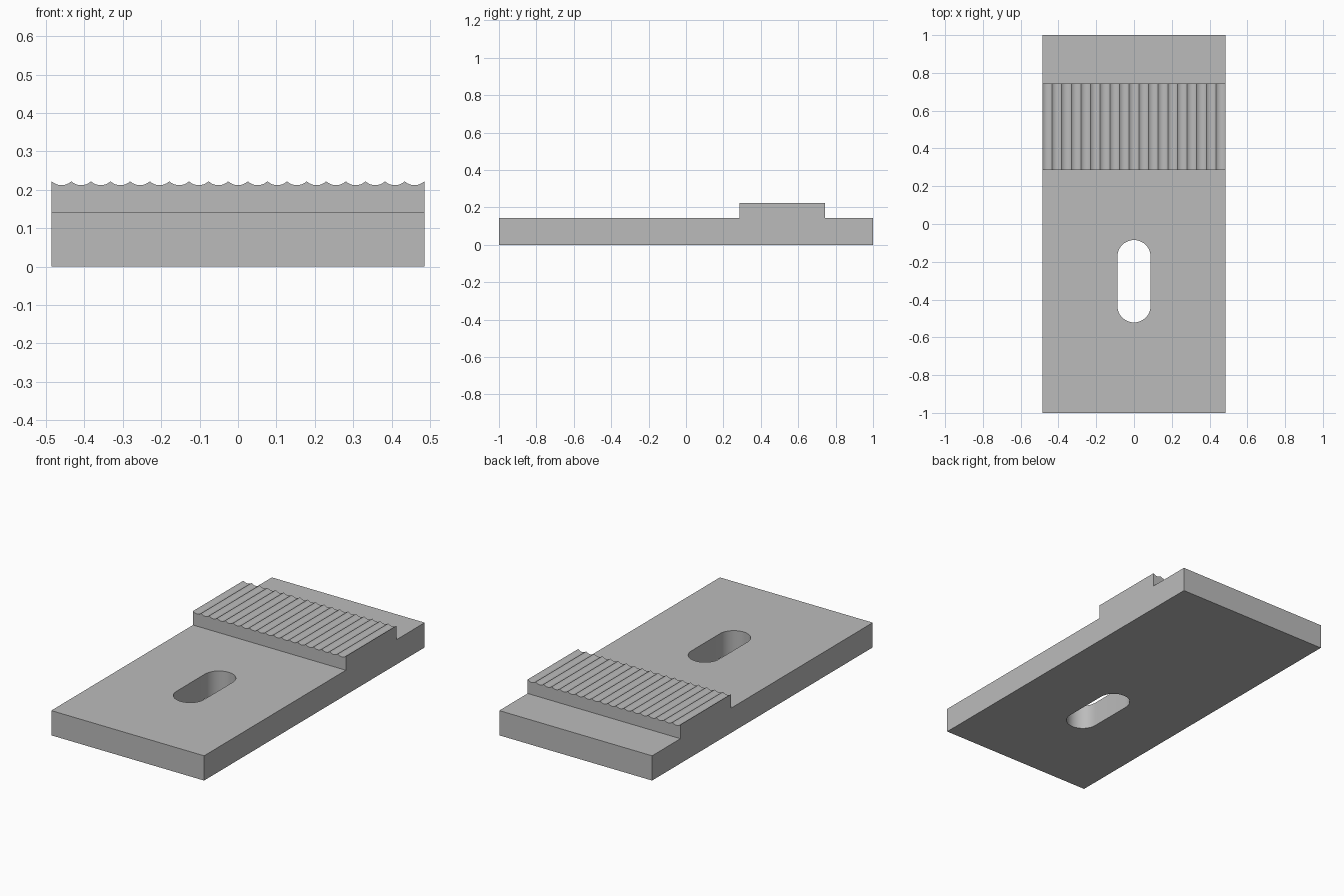
import bpy, bmesh
from math import sin, cos, pi, radians
from mathutils import Vector

cube = bpy.data.objects.get("Cube")
if cube:
    bpy.data.objects.remove(cube, do_unlink=True)

HALF_W = 0.485
PLATE_TOP = 0.142

grey = bpy.data.materials.new("plain grey")
grey.use_nodes = True
colour = (0.5, 0.5, 0.5, 1)
grey.diffuse_color = colour
grey.node_tree.nodes["Principled BSDF"].inputs["Base Color"].default_value = colour


def prism(name, loops, offset):
    """Fill closed loops (later ones become holes) and extrude by offset."""
    bm = bmesh.new()
    for loop in loops:
        verts = [bm.verts.new(p) for p in loop]
        for a, b in zip(verts, verts[1:] + verts[:1]):
            bm.edges.new((a, b))
    bmesh.ops.triangle_fill(bm, edges=bm.edges[:], use_beauty=True)
    result = bmesh.ops.extrude_face_region(bm, geom=bm.faces[:], use_keep_orig=True)
    moved = [g for g in result["geom"] if isinstance(g, bmesh.types.BMVert)]
    bmesh.ops.translate(bm, verts=moved, vec=Vector(offset))
    bmesh.ops.recalc_face_normals(bm, faces=bm.faces[:])
    mesh = bpy.data.meshes.new(name)
    bm.to_mesh(mesh)
    bm.free()
    mesh.materials.append(grey)
    obj = bpy.data.objects.new(name, mesh)
    bpy.context.collection.objects.link(obj)
    bpy.ops.object.select_all(action="DESELECT")
    obj.select_set(True)
    bpy.context.view_layer.objects.active = obj
    bpy.ops.object.shade_smooth_by_angle(angle=radians(25))
    return obj


# Base plate with a rounded slot
outline = [(-HALF_W, -1, 0), (HALF_W, -1, 0), (HALF_W, 1, 0), (-HALF_W, 1, 0)]
radius, steps = 0.088, 24
slot = []
for centre_y, start in ((-0.173, 0), (-0.433, pi)):
    for i in range(steps + 1):
        a = start + pi * i / steps
        slot.append((radius * cos(a), centre_y + radius * sin(a), 0))
prism("base_plate", [outline, slot], (0, 0, PLATE_TOP))

# Raised grip pad with a row of shallow scooped grooves
grooves, arc_steps = 19, 8
peak, depth = 0.222, 0.010
front_y, back_y = 0.285, 0.743
pitch = 2 * HALF_W / grooves
sagitta_radius = (pitch ** 2 / 4 + depth ** 2) / (2 * depth)
profile = [(HALF_W, front_y, PLATE_TOP), (-HALF_W, front_y, PLATE_TOP)]
for i in range(grooves * arc_steps + 1):
    u = (i % arc_steps / arc_steps - 0.5) * pitch
    dip = (sagitta_radius ** 2 - u ** 2) ** 0.5 - (sagitta_radius - depth)
    profile.append((-HALF_W + pitch * i / arc_steps, front_y, peak - dip))
prism("grooved_grip_pad", [profile], (0, back_y - front_y, 0))
